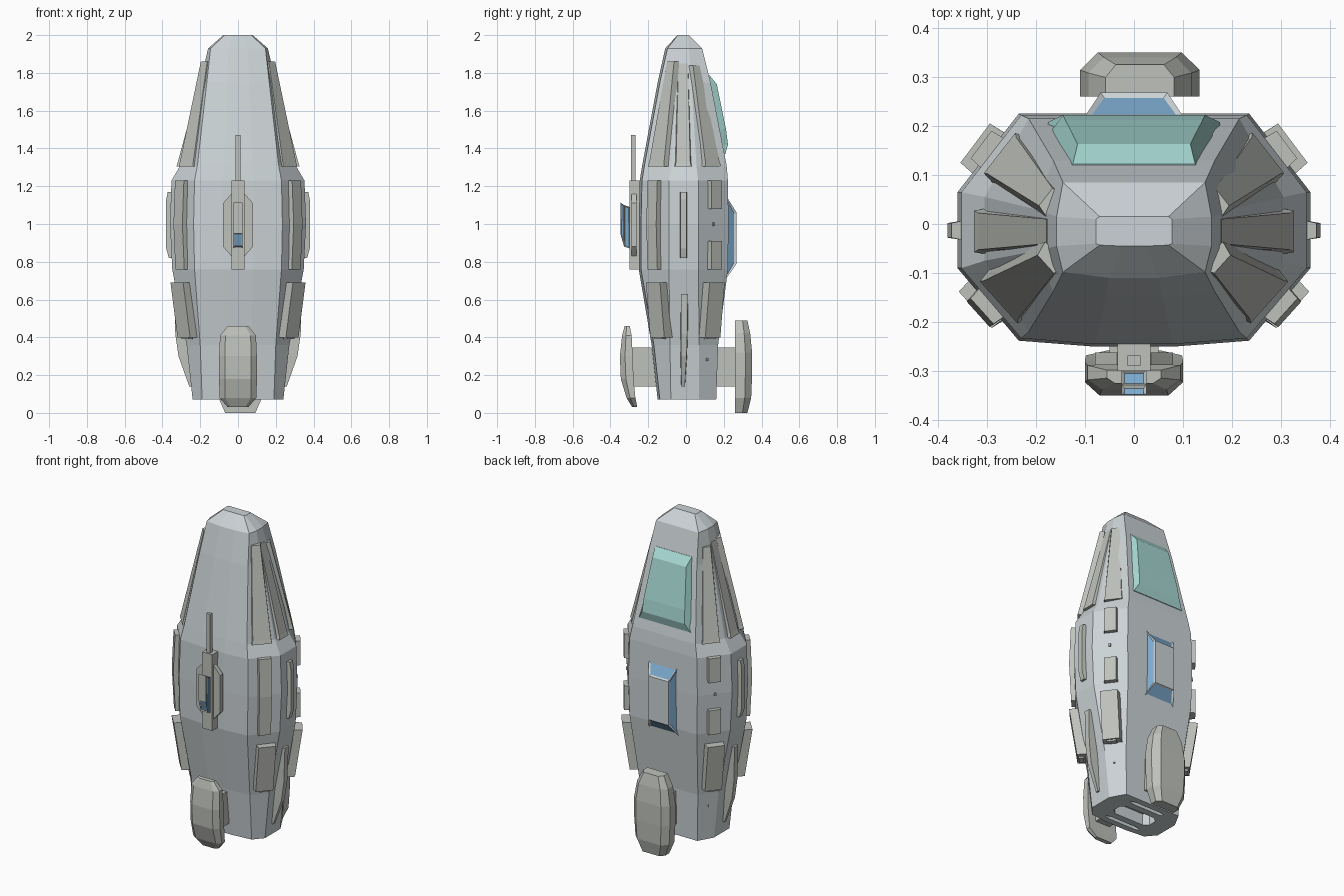
import bpy, bmesh
from math import sin, cos, radians

if "Cube" in bpy.data.objects:
    bpy.data.objects.remove(bpy.data.objects["Cube"])


def material(name, rgb):
    m = bpy.data.materials.new(name)
    m.diffuse_color = (*rgb, 1)
    m.use_nodes = True
    m.node_tree.nodes["Principled BSDF"].inputs["Base Color"].default_value = m.diffuse_color
    return m


HULL = material("hull_grey", (0.60, 0.65, 0.67))
TRIM = material("trim_grey", (0.52, 0.54, 0.50))
TEAL = material("canopy_teal", (0.38, 0.68, 0.64))
BLUE = material("window_blue", (0.20, 0.40, 0.62))


def loft(name, rings, mat, mirror=False, windows=0):
    """Skin equal-length rings with flat faces; optionally inset blue windows in the side faces."""
    bm = bmesh.new()
    rows = [[bm.verts.new(p) for p in r] for r in rings]
    n = len(rows[0])
    bm.faces.new(rows[0])
    bm.faces.new(rows[-1])
    sides = [bm.faces.new((a[i], a[(i + 1) % n], b[(i + 1) % n], b[i]))
             for a, b in zip(rows, rows[1:]) for i in range(n)]
    bmesh.ops.recalc_face_normals(bm, faces=bm.faces)
    if windows:
        bmesh.ops.inset_individual(bm, faces=sides, thickness=windows, depth=-0.006)
        for f in sides:
            f.material_index = 1
    me = bpy.data.meshes.new(name)
    bm.to_mesh(me)
    bm.free()
    me.materials.append(mat)
    if windows:
        me.materials.append(BLUE)
    ob = bpy.data.objects.new(name, me)
    bpy.context.collection.objects.link(ob)
    if mirror:
        ob.modifiers.new("mirror", 'MIRROR')
    return ob


def box(name, x, y, z, mat=TRIM):
    rect = lambda h: [(x[0], y[0], h), (x[1], y[0], h), (x[1], y[1], h), (x[0], y[1], h)]
    return loft(name, [rect(z[0]), rect(z[1])], mat)


def block(name, angle, rows, flare=0.01):
    """Mirrored hull plate. Row: outer centre x, y, z, width, depth."""
    c, s = cos(radians(angle)), sin(radians(angle))
    rings = []
    for x, y, z, w, d in rows:
        h, g = w / 2, w / 2 + flare
        ix, iy = x - c * d, y - s * d
        rings.append([(x + s * h, y - c * h, z), (x - s * h, y + c * h, z),
                      (ix - s * g, iy + c * g, z), (ix + s * g, iy - c * g, z)])
    return loft(name, rings, TRIM, mirror=True)


# Hull: faceted sections (z, side x, corner x, front y, back y, side front y, side back y)
sections = [
    (0.07, .24, .19, -.15, .16, -.08, .07),
    (0.36, .272, .20, -.182, .17, -.085, .07),
    (0.76, .348, .23, -.25, .222, -.09, .065),
    (1.00, .36, .235, -.25, .225, -.09, .065),
    (1.23, .352, .23, -.245, .222, -.09, .065),
    (1.31, .305, .215, -.232, .215, -.075, .055),
    (1.75, .20, .165, -.15, .13, -.055, .03),
    (1.93, .158, .145, -.11, .085, -.045, .015),
    (2.00, .078, .07, -.045, .015, -.04, .01)]
rings = []
for z, X, xc, yf, yb, sf, sb in sections:
    half = [(xc * .35, yf), (xc, yf + (.012 if z < 1.99 else .002)), (X, sf), (X, sb), (xc, yb)]
    rings.append([(x, y, z) for x, y in half] + [(-x, y, z) for x, y in reversed(half)])
hull = loft("hull", rings, HULL)

# Engine slots cut into the underside
for i, (hx, y, hy) in enumerate([(.13, 0.005, .05), (.12, -.10, .012), (.12, .11, .012)]):
    cut = loft(f"slot_cutter_{i}",
               [[(-hx, y - hy * .5, z), (-hx + .03, y - hy, z), (hx - .03, y - hy, z), (hx, y - hy * .5, z),
                 (hx, y + hy * .5, z), (hx - .03, y + hy, z), (-hx + .03, y + hy, z), (-hx, y + hy * .5, z)]
                for z in (0.02, 0.14)], HULL)
    cut.hide_render = True
    cut.hide_viewport = True
    cut.display_type = 'WIRE'
    m = hull.modifiers.new("slot", 'BOOLEAN')
    m.object = cut
    m.solver = 'EXACT'

# Nose strakes
block("side_strake", 0, [(.178, -.015, 1.85, .05, .03), (.318, -.015, 1.33, .075, .05),
                         (.326, -.015, 1.305, .085, .06)])
block("front_strake", -42, [(.180, -.082, 1.86, .05, .03), (.272, -.155, 1.33, .105, .05),
                            (.276, -.160, 1.305, .115, .06)])
block("back_strake", 38, [(.180, .055, 1.84, .045, .03), (.270, .140, 1.33, .095, .05),
                          (.274, .145, 1.305, .105, .06)])

# Mid-hull plates
block("side_plate", 0, [(.366, -.013, .82, .03, .03), (.38, -.013, .87, .03, .04),
                        (.38, -.013, 1.13, .03, .04), (.372, -.013, 1.17, .03, .03)], .006)
block("front_plate", -42, [(.308, -.178, .76, .07, .05), (.318, -.184, 1.0, .07, .05),
                           (.310, -.178, 1.23, .07, .05)], .006)
for i, (a, b) in enumerate([(.76, .91), (1.08, 1.23)]):
    block(f"back_plate_{i}", 37, [(.312, .162, a, .07, .05), (.312, .162, b, .07, .05)], .006)
block("upper_bolt", 37, [(.305, .150, .99, .012, .03), (.305, .150, 1.007, .012, .03)], 0)
block("lower_bolt", 37, [(.240, .115, .275, .012, .03), (.240, .115, .29, .012, .03)], 0)

# Lower thruster pods with recessed nozzles
for side, ang, sy, back in (("front", -42, -1, 0), ("back", 37, 1, -.01)):
    block(f"{side}_thruster", ang, [(.287, sy * (.152 + back), .40, .10, .075),
                                    (.324, sy * (.175 + back), .69, .10, .075)], .006)
    block(f"{side}_nozzle", ang, [(.280, sy * (.146 + back), .39, .055, .03),
                                  (.282, sy * (.147 + back), .42, .055, .03)], 0)

# Lower side fins
block("side_fin", 0, [(.258, -.015, .14, .018, .04), (.315, -.012, .30, .03, .07),
                      (.332, -.010, .42, .034, .07), (.338, -.008, .63, .036, .05)], .003)

# Canopy: rows of (z, base y, base half width, outer y, outer half width)
loft("canopy", [[(-hb, yb, z), (-ht, yt, z), (ht, yt, z), (hb, yb, z)] for z, yb, hb, yt, ht in
                [(1.37, .18, .178, .208, .175), (1.42, .18, .176, .222, .145),
                 (1.50, .16, .170, .212, .14), (1.74, .11, .142, .163, .115),
                 (1.79, .10, .135, .122, .125)]], TEAL)

# Back hatch with sloped windows
loft("hatch", [[(-hx, y, z0), (hx, y, z0), (hx, y, z1), (-hx, y, z1)] for y, hx, z0, z1 in
               [(.212, .105, .71, 1.15), (.268, .068, .79, 1.06)]], HULL, windows=.013)

# Front sensor mast
plate = [(-.08, .88), (-.035, .83), (.035, .83), (.08, .88), (.08, 1.11), (.035, 1.16), (-.035, 1.16), (-.08, 1.11)]
loft("sensor_plate", [[(x, y, z) for x, z in plate] for y in (-.262, -.288)], TRIM)
box("mast_column", (-.034, .034), (-.30, -.24), (.76, 1.23))
box("antenna", (-.013, .013), (-.29, -.268), (1.22, 1.47))
loft("sensor_eye", [[(-.025, y, a), (.025, y, a), (.025, y, b), (-.025, y, b)]
                    for y, a, b in [(-.298, .87, 1.09), (-.328, .88, 1.10), (-.348, .95, 1.115)]],
     TRIM, windows=.007)

# Front shield pod: rows of (z, inner y, outer y, half width)
for name, x0, rows in (
        ("front_pod", 0, [(.03, -.258, -.285, .055), (.08, -.268, -.315, .098), (.18, -.278, -.345, .10),
                          (.30, -.282, -.35, .10), (.41, -.288, -.338, .095), (.46, -.298, -.325, .055)]),
        ("back_pod", .012, [(0, .26, .325, .08), (.08, .26, .345, .115), (.20, .26, .35, .122),
                            (.32, .26, .35, .122), (.42, .26, .34, .105), (.49, .26, .325, .07)])):
    loft(name, [[(x0 - h, i, z), (x0 + h, i, z), (x0 + h, i + (o - i) * .6, z), (x0 + h * .7, o, z),
                 (x0 - h * .7, o, z), (x0 - h, i + (o - i) * .6, z)] for z, i, o, h in rows], TRIM)

# Pod necks
box("front_pod_neck", (-.05, .05), (-.29, -.13), (.14, .345))
box("back_pod_neck", (-.05, .06), (.13, .27), (.14, .345))
